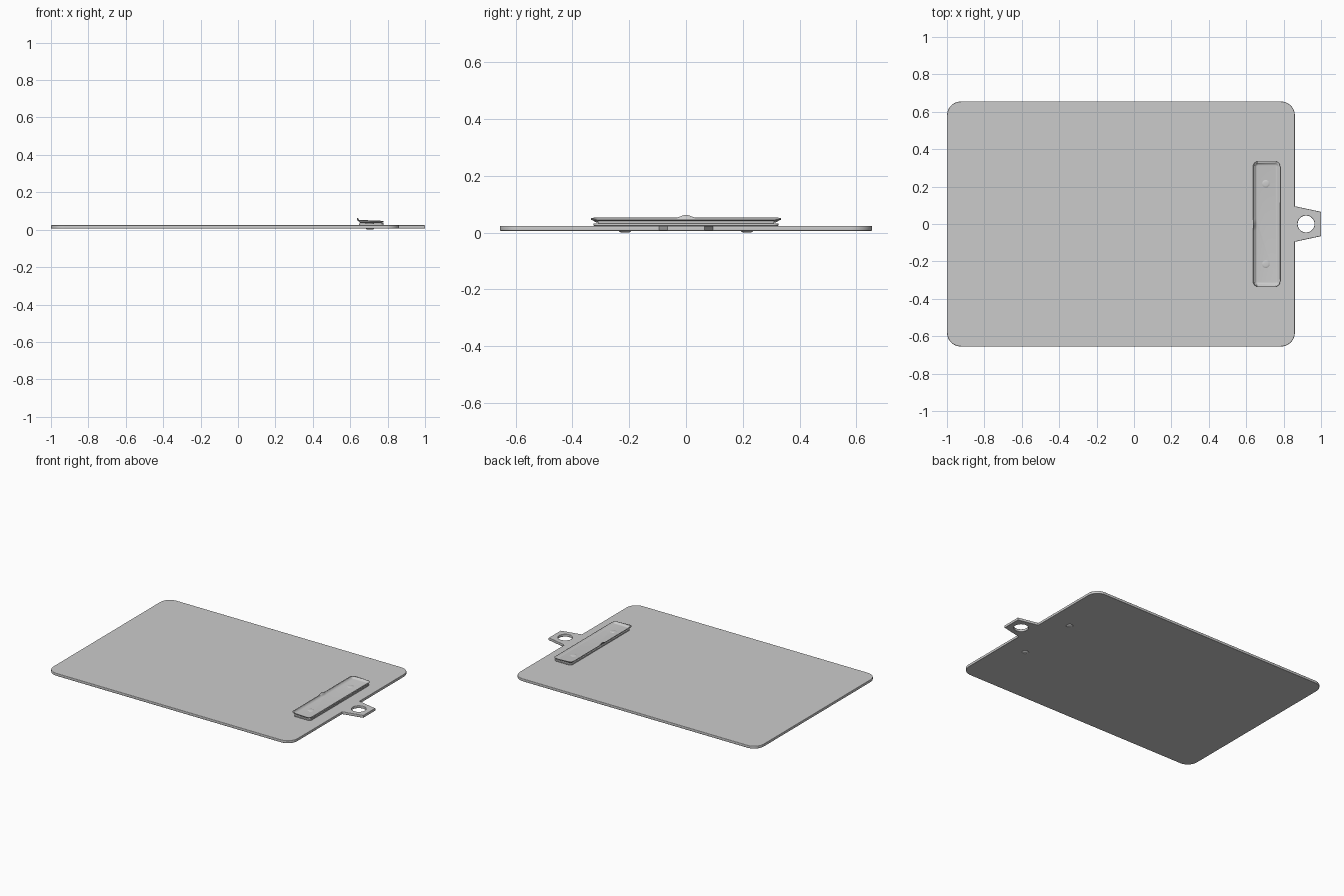
import bpy, bmesh
from math import pi, cos, sin

if "Cube" in bpy.data.objects:
    bpy.data.objects.remove(bpy.data.objects["Cube"])


def arc(cx, cy, r, a0, a1, n):
    return [(cx + r * cos(a0 + (a1 - a0) * i / n), cy + r * sin(a0 + (a1 - a0) * i / n))
            for i in range(n + 1)]


def rounded_rect(x0, x1, hy, r, seg=8, left_cuts=0):
    """Counter-clockwise outline; left_cuts adds points round the middle of the left side."""
    pts = arc(x1 - r, hy - r, r, 0, pi / 2, seg) + arc(x0 + r, hy - r, r, pi / 2, pi, seg)
    if left_cuts:
        pts += [(x0, 0.036 - 0.072 * i / left_cuts) for i in range(left_cuts + 1)]
    return pts + arc(x0 + r, r - hy, r, pi, 1.5 * pi, seg) + arc(x1 - r, r - hy, r, 1.5 * pi, 2 * pi, seg)


def smooth(obj):
    bpy.ops.object.select_all(action='DESELECT')
    bpy.context.view_layer.objects.active = obj
    obj.select_set(True)
    bpy.ops.object.shade_smooth_by_angle(angle=0.6)


def plate(name, outlines, z0, z1, bevel):
    """Flat slab from 2D outlines (inner ones become holes) with eased edges."""
    cu = bpy.data.curves.new(name, 'CURVE')
    cu.dimensions, cu.fill_mode = '2D', 'BOTH'
    cu.extrude, cu.bevel_depth, cu.offset = (z1 - z0) / 2 - bevel, bevel, -bevel
    cu.bevel_resolution = 2
    for pts in outlines:
        sp = cu.splines.new('POLY')
        sp.points.add(len(pts) - 1)
        for p, (x, y) in zip(sp.points, pts):
            p.co = (x, y, 0, 1)
        sp.use_cyclic_u = True
    obj = bpy.data.objects.new(name, cu)
    bpy.context.collection.objects.link(obj)
    obj.location.z = (z0 + z1) / 2
    bpy.ops.object.select_all(action='DESELECT')
    bpy.context.view_layer.objects.active = obj
    obj.select_set(True)
    bpy.ops.object.convert(target='MESH')
    obj = bpy.context.object
    smooth(obj)
    return obj


def loft(name, rings, cap_first=False):
    """Skin equal-length rings of 3D points and cap the last one."""
    bm = bmesh.new()
    loops = [[bm.verts.new(p) for p in ring] for ring in rings]
    n = len(loops[0])
    for a, b in zip(loops, loops[1:]):
        for i in range(n):
            j = (i + 1) % n
            bm.faces.new((a[i], a[j], b[j], b[i]))
    bm.faces.new(loops[-1])
    if cap_first:
        bm.faces.new(loops[0][::-1])
    bmesh.ops.recalc_face_normals(bm, faces=bm.faces[:])
    me = bpy.data.meshes.new(name)
    bm.to_mesh(me)
    bm.free()
    obj = bpy.data.objects.new(name, me)
    bpy.context.collection.objects.link(obj)
    smooth(obj)
    return obj


# Board with hanging tab and round hole
outline = rounded_rect(-1, 0.86, 0.655, 0.075, 12)
outline += [(0.86, -0.095), (1.0, -0.065), (1.0, 0.065), (0.86, 0.095)]
plate("board", [outline, arc(0.92, 0, 0.045, 0, 2 * pi, 40)[:-1]], 0.006, 0.024, 0.003)

# Riveted base of the clip
plate("clip_base", [rounded_rect(0.648, 0.778, 0.325, 0.018)], 0.024, 0.033, 0.002)

# Clip lid: shallow tray with a raised rim and a thumb bump on its left edge
rings = []
for inset, h, bump in ((0, 0.9, 1), (0.004, 1, 1), (0.008, 0.9, 0.8), (0.012, 0.45, 0.35),
                       (0.017, 0.1, 0.1), (0.022, 0, 0)):
    ring = []
    for x, y in rounded_rect(0.636 + inset, 0.782 - inset, 0.335 - inset, 0.028 - inset, 8, 16):
        z = 0.039 + h * (0.014 - 0.006 * (x - 0.636) / 0.146)
        if abs(y) < 0.036 and x < 0.67:
            z += bump * 0.010 * cos(y / 0.036 * pi / 2) ** 2
        ring.append((x, y, z))
    rings.append(ring)
lid = loft("clip_lid", rings)
sol = lid.modifiers.new("thickness", 'SOLIDIFY')
sol.thickness, sol.offset = 0.003, -1

# Hinge rod along the right edge of the clip
bpy.ops.mesh.primitive_cylinder_add(vertices=20, radius=0.005, depth=0.62,
                                    location=(0.772, 0, 0.036), rotation=(pi / 2, 0, 0))
rod = bpy.context.object
rod.name = "hinge_rod"
smooth(rod)

# Two rivets with domed heads above and below
for name, y in (("rivet_left", 0.215), ("rivet_right", -0.215)):
    rings = [[(px, py, z) for px, py in arc(0.705, y, r, 0, 2 * pi, 24)[:-1]]
             for r, z in ((0.010, 0), (0.018, 0.002), (0.022, 0.006), (0.022, 0.038),
                          (0.018, 0.0405), (0.010, 0.0415))]
    loft(name, rings, True)
